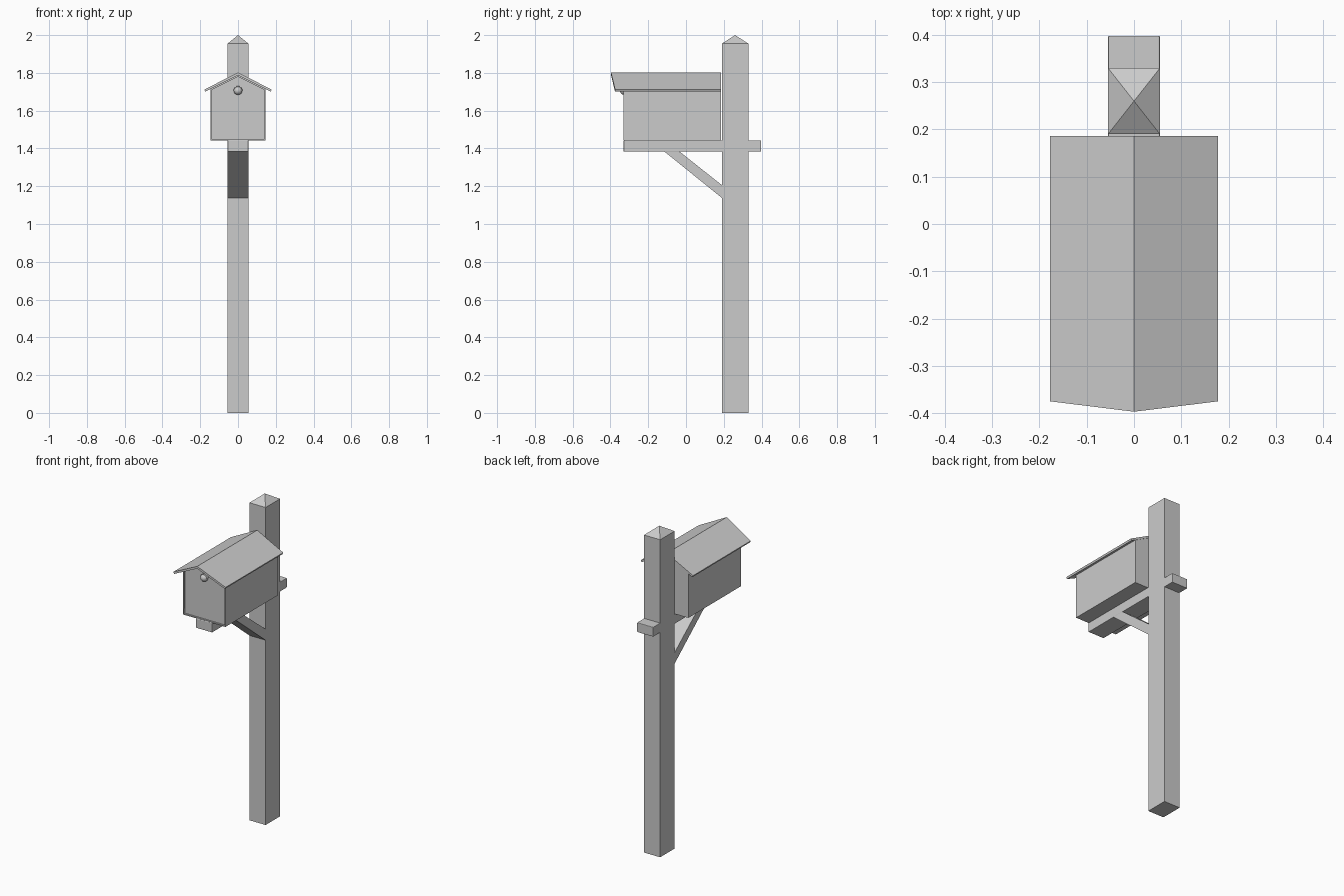
import bpy, bmesh, math
from mathutils import Vector

if "Cube" in bpy.data.objects:
    bpy.data.objects.remove(bpy.data.objects["Cube"])


def finish(name, bm, bevel=0.0):
    bmesh.ops.recalc_face_normals(bm, faces=bm.faces)
    me = bpy.data.meshes.new(name)
    bm.to_mesh(me)
    bm.free()
    ob = bpy.data.objects.new(name, me)
    bpy.context.collection.objects.link(ob)
    if bevel:
        mod = ob.modifiers.new("edge_bevel", 'BEVEL')
        mod.width = bevel
        mod.segments = 2
    return ob


def prism(profile, lo, hi, axis):
    """Extrude a (u, z) profile along x or y; returns bmesh and its two end faces."""
    bm = bmesh.new()
    place = (lambda u, z, t: (t, u, z)) if axis == 'x' else (lambda u, z, t: (u, t, z))
    a = [bm.verts.new(place(u, z, lo)) for u, z in profile]
    b = [bm.verts.new(place(u, z, hi)) for u, z in profile]
    ends = [bm.faces.new(a), bm.faces.new(b[::-1])]
    n = len(profile)
    for i in range(n):
        j = (i + 1) % n
        bm.faces.new((a[i], b[i], b[j], a[j]))
    bmesh.ops.recalc_face_normals(bm, faces=bm.faces)
    return bm, ends


W = 0.055  # half width of all timbers

# Post with a pyramid top
bm, _ = prism([(0.19, 0), (0.33, 0), (0.33, 1.955), (0.19, 1.955)], -W, W, 'x')
top = max(bm.faces, key=lambda f: f.calc_center_median().z)
apex = bmesh.ops.poke(bm, faces=[top])["verts"][0]
apex.co.z = 2.0
finish("post", bm)

# Horizontal support beam
bm, _ = prism([(-0.33, 1.383), (0.398, 1.383), (0.398, 1.442), (-0.33, 1.442)], -W, W, 'x')
finish("support_beam", bm, 0.003)

# Diagonal brace
bm, _ = prism([(-0.115, 1.384), (-0.035, 1.384), (0.191, 1.205), (0.191, 1.137)], -W, W, 'x')
finish("diagonal_brace", bm)

# Gabled box with a recessed front door panel
bm, ends = prism([(-0.145, 1.442), (0.145, 1.442), (0.145, 1.715), (0, 1.788), (-0.145, 1.715)],
                 -0.33, 0.184, 'y')
bmesh.ops.inset_region(bm, faces=[ends[0]], thickness=0.009)
r = bmesh.ops.extrude_face_region(bm, geom=[ends[0]])
bmesh.ops.translate(bm, verts=[v for v in r["geom"] if isinstance(v, bmesh.types.BMVert)],
                    vec=Vector((0, 0.01, 0)))
bmesh.ops.delete(bm, geom=[ends[0]], context='FACES_ONLY')
finish("mail_box", bm)

# Gabled roof, its front edge raking forward at the ridge
bm, _ = prism([(0, 1.802), (-0.178, 1.712), (-0.173, 1.701), (0, 1.788), (0.173, 1.701), (0.178, 1.712)],
              -0.397, 0.186, 'y')
for v in bm.verts:
    if v.co.y < 0:
        v.co.y += 0.022 * abs(v.co.x) / 0.178
finish("roof", bm)

# Small door pull: mounting tab and rounded cup
bm, _ = prism([(-0.025, 1.709), (0.025, 1.709), (0.020, 1.720), (0, 1.734), (-0.020, 1.720)],
              -0.335, -0.318, 'y')
finish("pull_plate", bm, 0.002)
bm = bmesh.new()
bmesh.ops.create_uvsphere(bm, u_segments=16, v_segments=10, radius=1)
bmesh.ops.scale(bm, vec=(0.023, 0.022, 0.022), verts=bm.verts)
bmesh.ops.translate(bm, vec=(0, -0.328, 1.706), verts=bm.verts)
for f in bm.faces:
    f.smooth = True
finish("pull_knob", bm)
